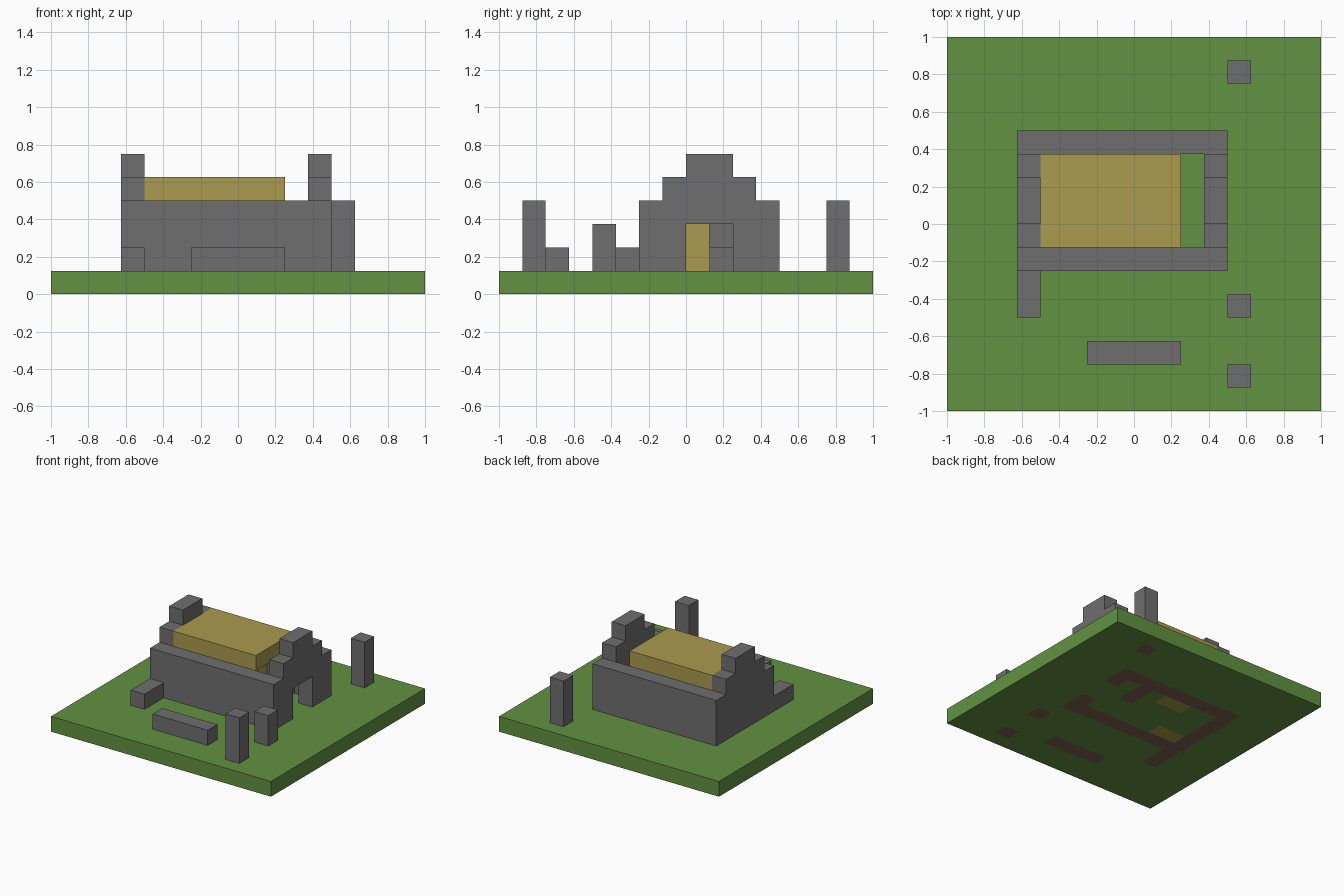
import bpy, bmesh

U = 0.125  # one block

cube = bpy.data.objects.get("Cube")
if cube:
    bpy.data.objects.remove(cube, do_unlink=True)


def material(name, rgb):
    """Flat material from display (sRGB) values."""
    lin = [((c / 255 + 0.055) / 1.055) ** 2.4 for c in rgb] + [1.0]
    m = bpy.data.materials.new(name)
    m.use_nodes = True
    m.diffuse_color = lin
    m.node_tree.nodes["Principled BSDF"].inputs["Base Color"].default_value = lin
    return m


grass = material("grass_green", (98, 146, 65))
stone = material("stone_grey", (111, 111, 111))
straw = material("straw_yellow", (170, 155, 78))
earth = material("earth_brown", (129, 95, 82))


def finish(name, bm, *mats):
    bmesh.ops.recalc_face_normals(bm, faces=bm.faces)
    mesh = bpy.data.meshes.new(name)
    bm.to_mesh(mesh)
    bm.free()
    for m in mats:
        mesh.materials.append(m)
    obj = bpy.data.objects.new(name, mesh)
    bpy.context.collection.objects.link(obj)
    return obj


def block(name, x, y, z, mat):
    """Box between block coordinates, each given as (low, high)."""
    bm = bmesh.new()
    bmesh.ops.create_cube(bm, size=1)
    for v in bm.verts:
        v.co = [r[1] * U if c > 0 else r[0] * U for c, r in zip(v.co, (x, y, z))]
    return finish(name, bm, mat)


def gable(name, x, profile):
    """Stepped end wall: a y-z outline extruded one block along x."""
    bm = bmesh.new()
    face = bm.faces.new([bm.verts.new((x * U, y * U, z * U)) for y, z in profile])
    out = bmesh.ops.extrude_face_region(bm, geom=[face])
    moved = [g for g in out["geom"] if isinstance(g, bmesh.types.BMVert)]
    bmesh.ops.translate(bm, verts=moved, vec=(U, 0, 0))
    return finish(name, bm, stone)


# Stepped gable walls, the left one with a doorway
steps = [(4, 1), (4, 4), (3, 4), (3, 5), (2, 5), (2, 6),
         (0, 6), (0, 5), (-1, 5), (-1, 4), (-2, 4), (-2, 1)]
doorway = [(0, 1), (0, 3), (2, 3), (2, 1)]
gable("right_gable_wall", -5, steps)
gable("left_gable_wall", 3, steps + doorway)

# Long walls and thatch
block("front_wall", (-4, 3), (-2, -1), (1, 4), stone)
block("back_wall", (-4, 3), (3, 4), (1, 4), stone)
block("thatch_roof", (-4, 2), (-1, 3), (4, 5), straw)

# Things inside the house
block("inner_counter", (1, 2), (1, 3), (1, 2), stone)
block("back_straw_stack", (-2, 0), (2, 3), (1, 3), straw)
block("front_straw_stack", (-4, -2), (-1, 0), (1, 3), straw)
block("end_straw_stack", (-4, -3), (0, 1), (1, 3), straw)

# Yard walls and posts
block("low_side_wall", (-5, -4), (-4, -2), (1, 2), stone)
block("front_bench", (-2, 2), (-6, -5), (1, 2), stone)
posts = {"front_post": (-7, 4), "middle_post": (-4, 3), "back_post": (6, 4)}
for name, (y, top) in posts.items():
    block(name, (4, 5), (y, y + 1), (1, top), stone)

# Footprints (x0, x1, y0, y1) that show on the underside of the ground
stone_prints = [(-5, 4, -2, -1), (-5, 4, 3, 4), (-5, -4, -4, 4), (3, 4, 2, 4),
                (3, 4, -2, 0), (1, 2, 1, 3), (-2, 2, -6, -5)]
stone_prints += [(4, 5, y, y + 1) for y, top in posts.values()]
straw_prints = [(-2, 0, 2, 3), (-4, -2, -1, 0)]


def inside(c, prints):
    return any(a < c.x / U < b and d < c.y / U < e for a, b, d, e in prints)


# Ground slab
bm = bmesh.new()
bmesh.ops.create_grid(bm, x_segments=16, y_segments=16, size=1)
out = bmesh.ops.extrude_face_region(bm, geom=bm.faces[:], use_keep_orig=True)
bmesh.ops.translate(bm, vec=(0, 0, U),
                    verts=[g for g in out["geom"] if isinstance(g, bmesh.types.BMVert)])
for f in bm.faces:
    c = f.calc_center_median()
    if c.z < 0.01:
        f.material_index = 1 if inside(c, stone_prints) else 2 if inside(c, straw_prints) else 0
finish("ground", bm, grass, earth, straw)
